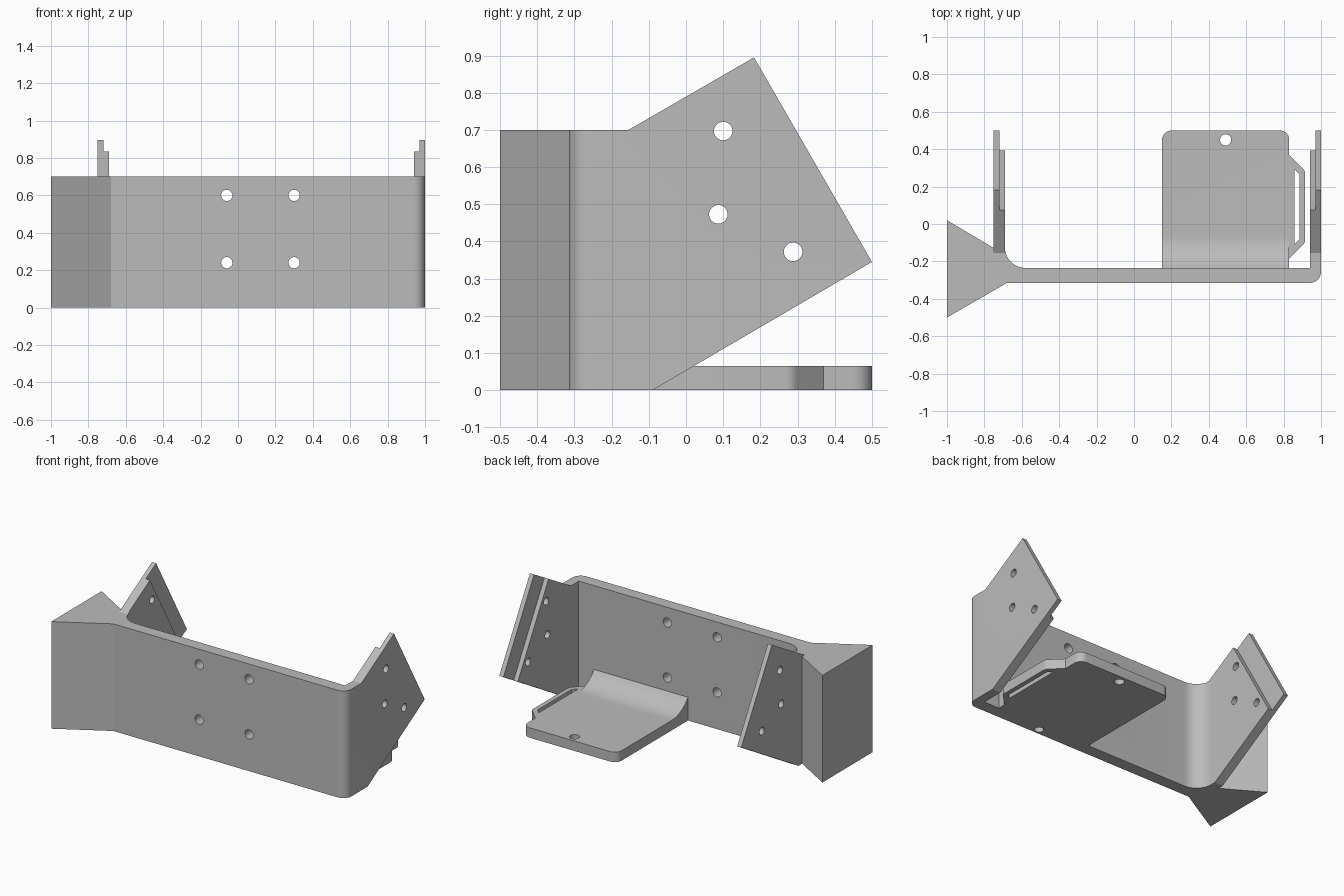
import bpy
import bmesh
from math import sin, cos, radians, sqrt
from mathutils import Vector, Matrix

cube = bpy.data.objects.get("Cube")
if cube:
    bpy.data.objects.remove(cube, do_unlink=True)

grey = bpy.data.materials.new("plain grey")
grey.use_nodes = True
COLOUR = (0.5, 0.5, 0.5, 1)
grey.diffuse_color = COLOUR
grey.node_tree.nodes["Principled BSDF"].inputs["Base Color"].default_value = COLOUR


def outline(corners, steps=10):
    """Turn (a, b) or (a, b, radius) corners into a polygon with rounded corners."""
    pts = []
    for i, c in enumerate(corners):
        p = Vector(c[:2])
        if len(c) == 2:
            pts.append(p)
            continue
        u = (Vector(corners[i - 1][:2]) - p).normalized()
        v = (Vector(corners[(i + 1) % len(corners)][:2]) - p).normalized()
        half = u.angle(v) / 2
        centre = p + (u + v).normalized() * c[2] / sin(half)
        reach = c[2] * cos(half) / sin(half)
        start, end = p + u * reach - centre, p + v * reach - centre
        sweep = start.angle(end)
        for k in range(steps + 1):
            t = k / steps
            pts.append(centre + (start * sin((1 - t) * sweep) + end * sin(t * sweep)) / sin(sweep))
    return pts


def finish(name, bm):
    bmesh.ops.recalc_face_normals(bm, faces=bm.faces[:])
    mesh = bpy.data.meshes.new(name)
    bm.to_mesh(mesh)
    bm.free()
    mesh.materials.append(grey)
    obj = bpy.data.objects.new(name, mesh)
    bpy.context.scene.collection.objects.link(obj)
    return obj


def prism(name, corners, axis, lo, hi):
    """Extrude an outline along x (outline in y, z) or z (outline in x, y)."""
    bm = bmesh.new()
    place = (lambda p, t: (t, p.x, p.y)) if axis == "x" else (lambda p, t: (p.x, p.y, t))
    face = bm.faces.new([bm.verts.new(place(p, lo)) for p in outline(corners)])
    new = bmesh.ops.extrude_face_region(bm, geom=[face])["geom"]
    shift = Vector(place(Vector((0, 0)), hi - lo))
    bmesh.ops.translate(bm, vec=shift, verts=[g for g in new if isinstance(g, bmesh.types.BMVert)])
    return finish(name, bm)


def drill(centre, axis, radius, depth):
    bm = bmesh.new()
    turn = {"x": Matrix.Rotation(radians(90), 4, "Y"),
            "y": Matrix.Rotation(radians(90), 4, "X"), "z": Matrix()}[axis]
    bmesh.ops.create_cone(bm, cap_ends=True, segments=32, radius1=radius, radius2=radius,
                          depth=depth, matrix=Matrix.Translation(centre) @ turn)
    return finish("drill", bm)


def activate(obj):
    bpy.ops.object.select_all(action="DESELECT")
    obj.select_set(True)
    bpy.context.view_layer.objects.active = obj


def combine(obj, tool, operation="DIFFERENCE"):
    tool.hide_render = True
    activate(obj)
    mod = obj.modifiers.new("combine", "BOOLEAN")
    mod.operation, mod.object, mod.solver = operation, tool, "EXACT"
    bpy.ops.object.modifier_apply(modifier=mod.name)
    bpy.data.objects.remove(tool, do_unlink=True)


# U-shaped bracket: plan outline trimmed by the tilted side profile
bracket = prism("bracket", [
    (-0.75, -0.315), (1, -0.315, 0.06), (1, 0.6), (0.94, 0.6), (0.94, -0.235),
    (-0.69, -0.235, 0.11), (-0.69, 0.6), (-0.75, 0.6)], "z", -0.1, 1)
side = prism("side_profile", [
    (-0.4, 0), (-0.09, 0), (0.5, 0.345), (0.183, 0.895), (-0.155, 0.7), (-0.4, 0.7)], "x", -1.2, 1.2)
combine(bracket, side, "INTERSECT")

# Step along the inner far edge of both arms
step = prism("arm_step", [(0.029, 0.915), (0.445, 0.195), (0.8, 0.4), (0.4, 1.13)], "x", -0.72, 0.97)
combine(bracket, step)

# Flared wedge on the right end
wedge = prism("wedge", [(-1, 0.02), (-1, -0.5), (-0.68, -0.315), (-0.68, -0.2), (-0.735, -0.137)],
              "z", 0, 0.7)
combine(bracket, wedge, "UNION")

# Screw holes in the front plate, arms and underside
for x in (-0.06, 0.3):
    for z in (0.24, 0.6):
        combine(bracket, drill((x, -0.275, z), "y", 0.03, 0.3))
for y, z in ((0.1, 0.697), (0.087, 0.473), (0.288, 0.372)):
    combine(bracket, drill((0.125, y, z), "x", 0.025, 2.4))
combine(bracket, drill((0.49, -0.278, 0), "z", 0.028, 0.12))

# Shelf with a curved rise where it meets the front plate
THICK, WALL, RUN, RISE = 0.065, -0.235, 0.17, 0.087
R = (RUN * RUN + RISE * RISE) / (2 * RISE)
curve = []
for k in range(13):
    d = RUN * k / 12
    curve.append((WALL + RUN - d, THICK + R - sqrt(R * R - d * d)))
shelf = prism("shelf", [(WALL, 0), (0.5, 0), (0.5, THICK)] + curve, "x", 0.15, 0.83)
plan = prism("shelf_plan", [(0.1, -0.4), (0.9, -0.4), (0.83, 0.1), (0.83, 0.5, 0.05),
                            (0.15, 0.5, 0.05), (0.15, 0.1)], "z", -0.1, 0.4)
combine(shelf, plan, "INTERSECT")

# Slotted strap loop on the shelf's left edge
loop = prism("strap_loop", [(0.8, 0.4), (0.915, 0.285, 0.04), (0.915, -0.1, 0.04), (0.8, -0.215)],
             "z", 0, THICK)
combine(shelf, loop, "UNION")
slot = prism("slot", [(0.857, 0.295), (0.885, 0.267), (0.885, -0.082), (0.857, -0.11)], "z", -0.1, 0.3)
combine(shelf, slot)
combine(shelf, drill((0.49, 0.45, 0), "z", 0.03, 0.4))

for part in (bracket, shelf):
    activate(part)
    bpy.ops.object.shade_smooth_by_angle(angle=radians(25))
